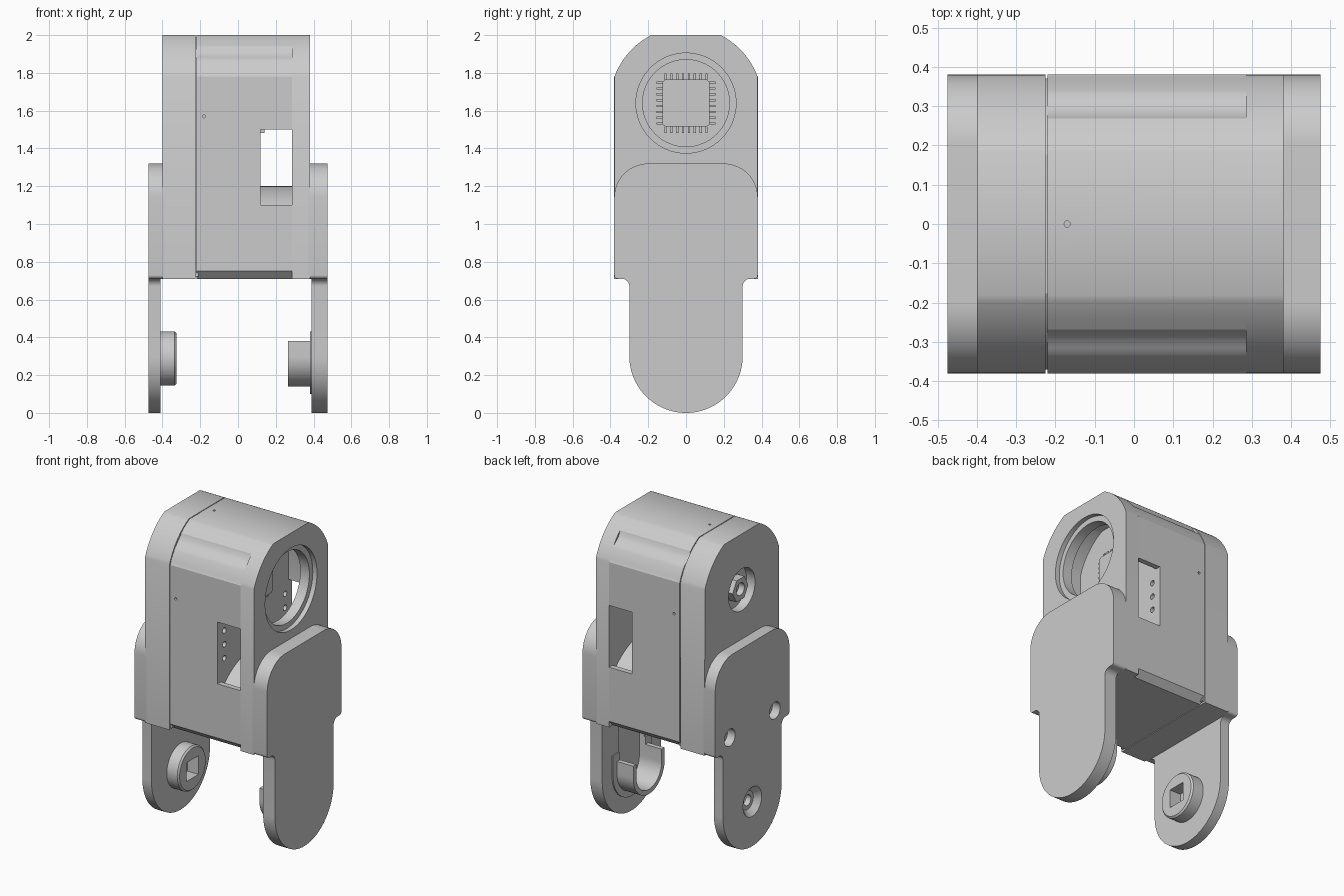
import bpy, bmesh
from math import cos, sin, radians

if "Cube" in bpy.data.objects:
    bpy.data.objects.remove(bpy.data.objects["Cube"])

grey = bpy.data.materials.new("plain_grey")
grey.use_nodes = True
GREY = (0.6, 0.6, 0.6, 1)
grey.diffuse_color = GREY
grey.node_tree.nodes["Principled BSDF"].inputs["Base Color"].default_value = GREY


# Profile helpers: every outline is a list of (y, z) points
def arc(cy, cz, r, a0, a1, n=16):
    steps = [radians(a0 + (a1 - a0) * i / n) for i in range(n + 1)]
    return [(cy + r * cos(a), cz + r * sin(a)) for a in steps]


def circle(r, cz, cy=0, n=48):
    return arc(cy, cz, r, 0, 360, n)[:-1]


def rect(y0, y1, z0, z1):
    return [(y0, z0), (y1, z0), (y1, z1), (y0, z1)]


def mirrored(half):
    return half + [(-y, z) for y, z in reversed(half) if y > 1e-5]


def cradle_outline(outer, inner, top, cz=0.3):
    return ([(-outer, top)] + arc(0, cz, outer, -180, 0, 32) + [(outer, top), (inner, top)]
            + arc(0, cz, inner, 0, -180, 32) + [(-inner, top)])


# Extrude an outline along x, optionally ending in a different outline
def prism(name, x0, x1, pts, end=None):
    bm = bmesh.new()
    a = [bm.verts.new((x0, y, z)) for y, z in pts]
    b = [bm.verts.new((x1, y, z)) for y, z in (end or pts)]
    bm.faces.new(a)
    bm.faces.new(b)
    for i in range(len(a)):
        j = (i + 1) % len(a)
        bm.faces.new((a[i], a[j], b[j], b[i]))
    bmesh.ops.recalc_face_normals(bm, faces=bm.faces)
    mesh = bpy.data.meshes.new(name)
    bm.to_mesh(mesh)
    bm.free()
    ob = bpy.data.objects.new(name, mesh)
    bpy.context.collection.objects.link(ob)
    mesh.materials.append(grey)
    return ob


def activate(ob):
    bpy.ops.object.select_all(action="DESELECT")
    ob.select_set(True)
    bpy.context.view_layer.objects.active = ob


def cut(ob, *cutters):
    for c in cutters:
        activate(ob)
        mod = ob.modifiers.new("cut", "BOOLEAN")
        mod.operation = "DIFFERENCE"
        mod.solver = "EXACT"
        mod.object = c
        bpy.ops.object.modifier_apply(modifier=mod.name)
        bpy.data.objects.remove(c)


# Shared outlines
AXIS = 1.64
cap = mirrored([(0.38, 0.71)] + arc(0, AXIS, 0.404, 20.2, 63.4))
shell = mirrored([(0.34, 0.71), (0.38, 0.75), (0.38, 1.78)] + arc(0, AXIS, 0.404, 21, 35, 6)
                 + [(0.315, 1.882), (0.295, 1.897), (0.278, 1.917), (0.268, 1.943)]
                 + arc(0, AXIS, 0.404, 50, 63.4, 5))
pocket = mirrored([(0.345, 1.0)] + arc(0, AXIS, 0.365, 19, 66))
plate_top = (arc(0.36, 0.73, 0.02, -90, 0, 6) + arc(0.2, 1.14, 0.18, 0, 90))
plate = mirrored(arc(0, 0.3, 0.3, -90, 0, 24) + arc(0.34, 0.67, 0.04, 180, 90, 8) + plate_top)

# Centre body with a pocket, side windows and drilled inner wall
body = prism("centre_body", -0.22, 0.285, shell)
cut(body, prism("pocket", 0.12, 0.30, pocket),
    prism("window", 0.12, 0.30, rect(-0.5, 0.5, 1.1, 1.5)))
for side in (-1, 1):
    for z in (1.24, 1.33, 1.42):
        cut(body, prism("wall_hole", 0.07, 0.15, circle(0.018, z, side * 0.31, 16)))


# Tiny locating holes on front, back and top
def pin_hole(loc, rot):
    bpy.ops.mesh.primitive_cylinder_add(vertices=12, radius=0.008, depth=0.04,
                                        location=loc, rotation=rot)
    return bpy.context.object


cut(body, pin_hole((-0.18, -0.38, 1.57), (radians(90), 0, 0)),
    pin_hole((-0.18, 0.38, 1.57), (radians(90), 0, 0)),
    pin_hole((-0.17, 0, 2.0), (0, 0, 0)))

# Rounded floor inside the pocket
prism("pocket_floor", 0.115, 0.285,
      mirrored([(0.345, 0.98), (0.345, 1.04)] + arc(0, 0.75, 0.45, 42, 90)))

# Square chip with rows of pins on the inner wall
prism("chip", 0.118, 0.163, mirrored([(0.11, 1.515), (0.125, 1.53), (0.125, 1.75), (0.11, 1.765)]))
for i in range(8):
    d = (i - 3.5) * 0.031
    for s in (-1, 1):
        y, z = s * 0.14, AXIS + s * 0.14
        prism("chip_pin", 0.118, 0.14, rect(y - 0.017, y + 0.017, AXIS + d - 0.006, AXIS + d + 0.006))
        prism("chip_pin", 0.118, 0.14, rect(d - 0.006, d + 0.006, z - 0.017, z + 0.017))

# Left end cap with a stepped round opening
left_cap = prism("left_cap", 0.285, 0.38, cap)
cut(left_cap, prism("bore", 0.2, 0.5, circle(0.23, AXIS, n=64)),
    prism("bore_step", 0.35, 0.5, circle(0.265, AXIS, n=64)))

# Right end cap with a round recess, nut and threaded stud hole
right_cap = prism("right_cap", -0.40, -0.225, cap)
cut(right_cap, prism("recess", -0.5, -0.34, circle(0.135, AXIS)))
nut = prism("nut", -0.39, -0.33, circle(0.08, AXIS, n=6))
cut(nut, prism("nut_bore", -0.45, -0.35, circle(0.04, AXIS, n=24)))
prism("seam_core", -0.235, -0.21, [(y * 0.975, 1.3 + (z - 1.3) * 0.98) for y, z in cap])

# Left arm: plate, shallow channel and open cradle
left_arm = prism("left_arm", 0.39, 0.475, plate)
cut(left_arm, prism("channel", 0.3, 0.425, mirrored(arc(0, 0.3, 0.13, -90, 0) + [(0.13, 0.69)])))
prism("left_arm_spacer", 0.37, 0.40, mirrored(plate_top))
prism("cradle_rim", 0.382, 0.40, cradle_outline(0.2, 0.13, 0.43))
prism("cradle", 0.265, 0.40, cradle_outline(0.16, 0.13, 0.38))

# Right arm: plate with bolt holes and a countersunk pivot hole
right_arm = prism("right_arm", -0.475, -0.41, plate)
prism("right_arm_spacer", -0.41, -0.39, mirrored(plate_top))
PIVOT = 0.288
for y in (-0.23, 0.23):
    cut(right_arm, prism("bolt_hole", -0.5, -0.42, circle(0.055, 0.79, y, 24)))
cut(right_arm, prism("countersink", -0.48, -0.44, circle(0.1, PIVOT), circle(0.06, PIVOT)),
    prism("pivot_hole", -0.5, -0.4, circle(0.035, PIVOT, n=24)))

# Right pivot peg with chamfered rim and square socket
peg = prism("pivot_peg", -0.415, -0.335, circle(0.143, PIVOT))
rim = prism("pivot_peg_rim", -0.335, -0.325, circle(0.143, PIVOT), circle(0.133, PIVOT))
socket = rect(-0.06, 0.06, PIVOT - 0.06, PIVOT + 0.06)
for part in (peg, rim):
    cut(part, prism("socket", -0.405, -0.3, socket))
cut(peg, prism("screw_hole", -0.45, -0.38, circle(0.035, PIVOT, n=24)))

# Smooth curved surfaces, keep hard edges
for ob in list(bpy.context.scene.objects):
    if ob.type == "MESH":
        if not ob.data.materials:
            ob.data.materials.append(grey)
        activate(ob)
        bpy.ops.object.shade_smooth_by_angle(angle=radians(28))
